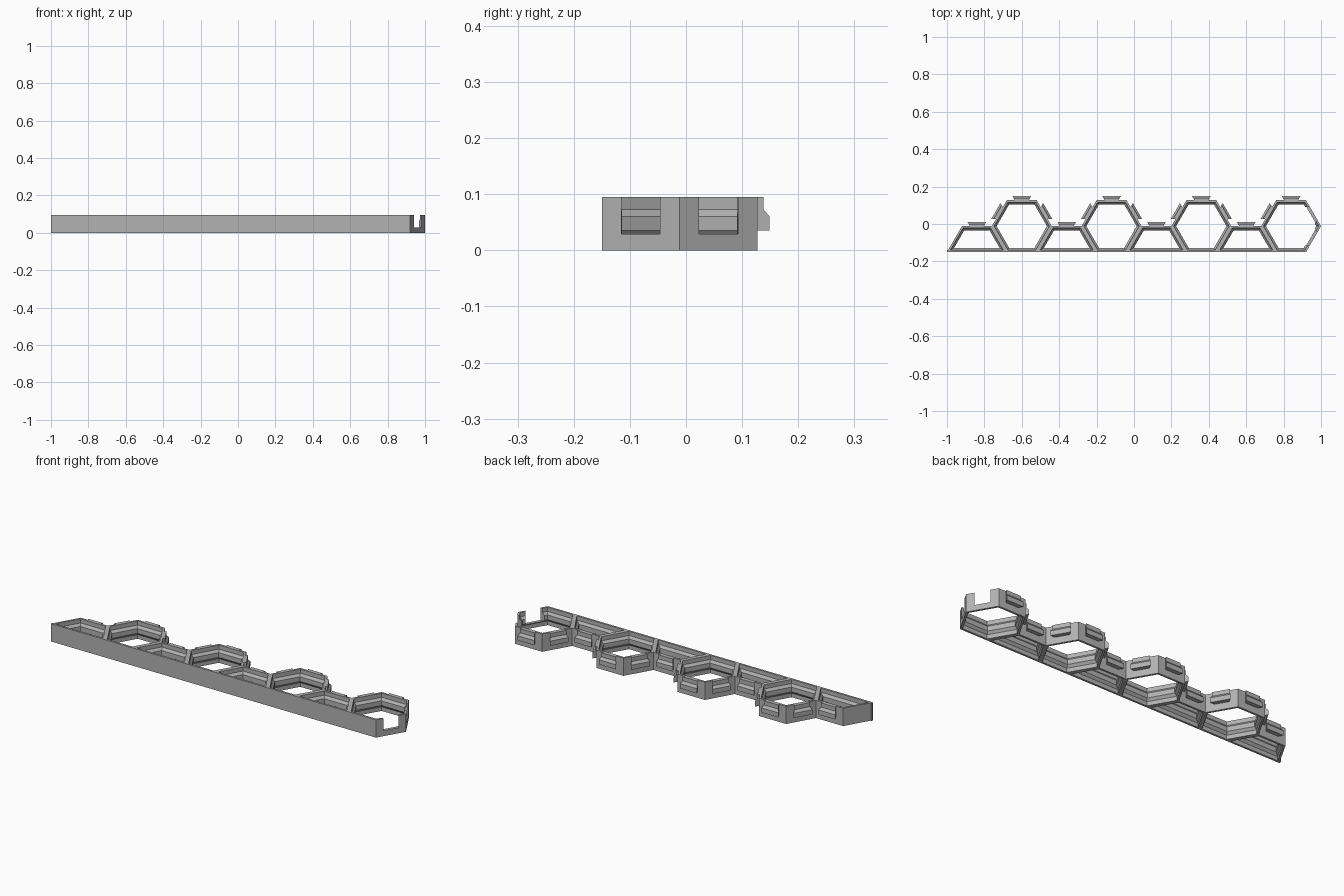
import bpy, bmesh, math
from mathutils import Vector, Matrix

if "Cube" in bpy.data.objects:
    bpy.data.objects.remove(bpy.data.objects["Cube"])

R = 0.16                       # hexagon corner radius
A = R * math.sqrt(3) / 2       # hexagon apothem
H = 0.095                      # wall height
FRONT = -0.15
HEX_Y = FRONT + A

gray = bpy.data.materials.new("plain gray")
gray.diffuse_color = (0.45, 0.45, 0.45, 1)
gray.use_nodes = True
gray.node_tree.nodes["Principled BSDF"].inputs["Base Color"].default_value = gray.diffuse_color

# wall section as (inward depth, height): thin wall with a central rib
WALL = [(0, 0), (0.011, 0), (0.011, 0.022), (0.022, 0.035),
        (0.022, 0.06), (0.011, 0.073), (0.011, H), (0, H)]
CLIP = [(0, 0.035), (0.022, 0.035), (0.022, 0.06), (0.011, 0.073), (0.011, H), (0, H)]
SLOT = [(-0.02, 0.029), (0.04, 0.029), (0.04, 0.15), (-0.02, 0.15)]


def make(name, bm):
    bmesh.ops.recalc_face_normals(bm, faces=bm.faces)
    me = bpy.data.meshes.new(name)
    bm.to_mesh(me)
    bm.free()
    me.materials.append(gray)
    ob = bpy.data.objects.new(name, me)
    bpy.context.collection.objects.link(ob)
    return ob


def inset(poly, d):
    """Mitred inward offset of a counter-clockwise polygon."""
    out = []
    for i, p in enumerate(poly):
        a = (p - poly[i - 1]).normalized()
        b = (poly[(i + 1) % len(poly)] - p).normalized()
        na, nb = Vector((-a.y, a.x)), Vector((-b.y, b.x))
        out.append(p + (na + nb) * d / (1 + na.dot(nb)))
    return out


def cell(name, poly):
    """Sweep the wall section round a polygon."""
    bm = bmesh.new()
    rings = [[bm.verts.new((p.x, p.y, z)) for p in inset(poly, d)] for d, z in WALL]
    n = len(poly)
    for k in range(len(rings)):
        r, s = rings[k], rings[(k + 1) % len(rings)]
        for i in range(n):
            j = (i + 1) % n
            bm.faces.new((r[i], r[j], s[j], s[i]))
    return make(name, bm)


def dovetail(name, section, half, flare, cx, cy, angle, sign=1):
    """Extrude a section along one hexagon side, widening with depth."""
    bm = bmesh.new()
    m = Matrix.Translation((cx, cy, 0)) @ Matrix.Rotation(math.radians(angle), 4, 'Z')
    ends = []
    for side in (-1, 1):
        ends.append([bm.verts.new(m @ Vector((A + sign * d, side * (half + flare * d), z)))
                     for d, z in section])
    bm.faces.new(ends[0])
    bm.faces.new(ends[1])
    n = len(section)
    for i in range(n):
        j = (i + 1) % n
        bm.faces.new((ends[0][i], ends[0][j], ends[1][j], ends[1][i]))
    return make(name, bm)


def corner(cx, cy, deg):
    t = math.radians(deg)
    return Vector((cx + R * math.cos(t), cy + R * math.sin(t)))


for k in range(4):
    # full hexagon cells with clips on their exposed back sides
    cx = -0.60 + 0.48 * k
    hexa = cell(f"hex_cell_{k + 1}", [corner(cx, HEX_Y, 60 * i) for i in range(6)])
    for ang in (30, 90, 150):
        if k < 3 or ang != 30:
            dovetail(f"hex_clip_{k + 1}_{ang}", CLIP, 0.037, 0.58, cx, HEX_Y, ang)

    # half cells along the straight front edge
    hx = -0.84 + 0.48 * k
    cell(f"half_cell_{k + 1}", [corner(hx, FRONT, 60 * i) for i in range(4)])
    dovetail(f"half_clip_{k + 1}", CLIP, 0.037, 0.58, hx, FRONT, 90)

# slots in the two right-hand sides of the last cell
for ang in (30, -30):
    cutter = dovetail("slot_cutter", SLOT, 0.04, 0.5, cx, HEX_Y, ang, -1)
    cutter.hide_render = True
    mod = hexa.modifiers.new("slot", 'BOOLEAN')
    mod.operation = 'DIFFERENCE'
    mod.solver = 'EXACT'
    mod.object = cutter
    bpy.context.view_layer.objects.active = hexa
    bpy.ops.object.modifier_apply(modifier=mod.name)
    bpy.data.objects.remove(cutter)

# square stub closing the left end of the front wall
bm = bmesh.new()
bmesh.ops.create_cube(bm, size=1, matrix=Matrix.Translation((-0.99, FRONT + 0.0055, H / 2))
                      @ Matrix.Diagonal((0.02, 0.011, H, 1)))
make("front_wall_end", bm)
